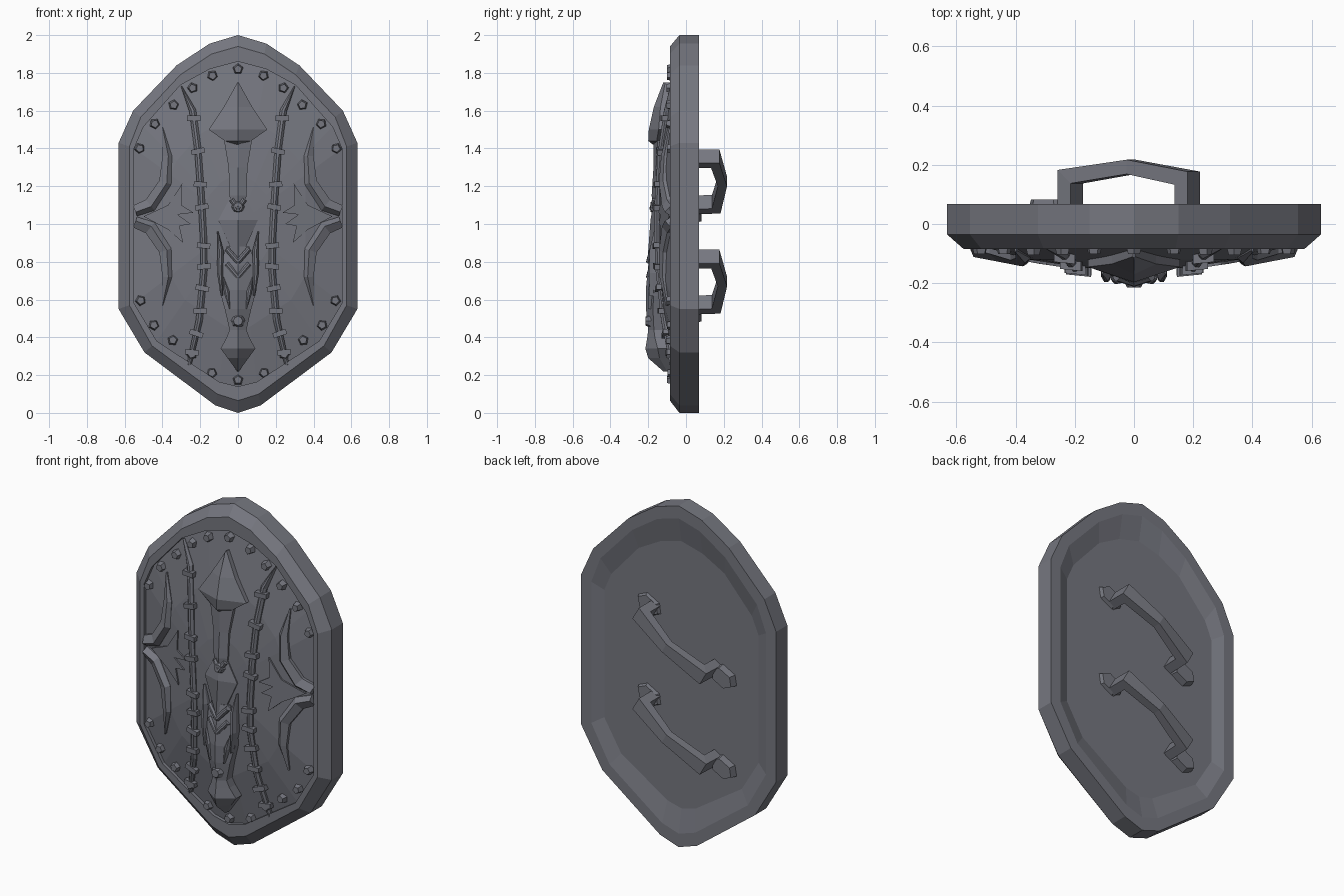
import bpy, bmesh, math
from mathutils import Vector, Matrix

if "Cube" in bpy.data.objects:
    bpy.data.objects.remove(bpy.data.objects["Cube"])

iron = bpy.data.materials.new("dark iron")
iron.diffuse_color = (0.18, 0.185, 0.215, 1)
iron.use_nodes = True
iron.node_tree.nodes["Principled BSDF"].inputs["Base Color"].default_value = iron.diffuse_color


def finish(bm, name):
    bmesh.ops.recalc_face_normals(bm, faces=bm.faces)
    me = bpy.data.meshes.new(name)
    bm.to_mesh(me)
    bm.free()
    me.materials.append(iron)
    ob = bpy.data.objects.new(name, me)
    bpy.context.collection.objects.link(ob)


def skin(bm, rings):
    """Join successive closed rings of points and cap both ends."""
    vs = [[bm.verts.new(p) for p in r] for r in rings]
    for a, b in zip(vs, vs[1:]):
        n = len(a)
        for i in range(n):
            bm.faces.new((a[i], a[(i + 1) % n], b[(i + 1) % n], b[i]))
    bm.faces.new(vs[0])
    bm.faces.new(vs[-1])


def sweep(bm, path, sizes, ref, section):
    """Sweep a section along a path; section x is across, y is along ref."""
    P = [Vector(p) for p in path]
    ref = Vector(ref).normalized()
    rings = []
    for i, p in enumerate(P):
        d0 = (p - P[max(i - 1, 0)]).normalized() if i else (P[1] - p).normalized()
        d1 = (P[i + 1] - p).normalized() if i < len(P) - 1 else d0
        t = (d0 + d1).normalized()
        side = t.cross(ref).normalized() / max(t.dot(d0), 0.5)
        w, h = sizes[i]
        rings.append([p + side * (u * w) + ref * (v * h) for u, v in section])
    skin(bm, rings)


SQUARE = [(-1, -1), (1, -1), (1, 1), (-1, 1)]
BEVEL = [(-1, -1), (1, -1), (1, 0.3), (0.35, 1), (-0.35, 1), (-1, 0.3)]
BLADE = [(-1, -1), (1, -1), (1, 0.2), (-0.25, 1), (-1, 0.2)]


# Outlines of the board (right half, top to bottom)
def full(half):
    return half + [(-x, z) for x, z in half[-2:0:-1]]


outer = full([(0, 2), (.15, 1.955), (.325, 1.84), (.555, 1.60), (.632, 1.43),
              (.632, .55), (.495, .32), (.12, .04), (0, 0)])
lip = full([(0, 1.94), (.14, 1.90), (.305, 1.79), (.515, 1.565), (.575, 1.41),
            (.575, .57), (.455, .355), (.11, .10), (0, .065)])
inner = full([(0, 1.86), (.15, 1.82), (.305, 1.735), (.50, 1.515), (.55, 1.40),
              (.55, .58), (.43, .38), (.10, .165), (0, .14)])
dome_profile = [(1, -.065), (.65, -.12), (.3, -.148), (.02, -.155)]


def ring(pts, y, s=1.0):
    return [(x * s, y, 1 + (z - 1) * s) for x, z in pts]


def dome(x, z):
    """Height of the domed panel at x, z."""
    t = 0
    for (ax, az), (bx, bz) in zip(inner, inner[1:] + inner[:1]):
        nx, nz = bz - az, ax - bx
        t = max(t, (nx * x + nz * (z - 1)) / (nx * ax + nz * (az - 1)))
    for (t1, y1), (t0, y0) in zip(dome_profile, dome_profile[1:]):
        if t >= t0:
            return y1 + (y0 - y1) * (min(t, 1) - t1) / (t0 - t1)
    return dome_profile[-1][1]


# Board: recessed back, thick bevelled rim, domed front panel
bm = bmesh.new()
skin(bm, [ring(inner, .042, .91), ring(lip, .068, .985), ring(outer, .068),
          ring(outer, -.035), ring(lip, -.085), ring(inner, -.085)]
     + [ring(inner, y, t) for t, y in dome_profile])
finish(bm, "shield_board")

# Pentagonal rivets round the panel
bm = bmesh.new()
spots = [(0, 1.82), (.135, 1.785), (.24, 1.72), (.34, 1.63), (.44, 1.53), (.52, 1.40),
         (.515, .595), (.445, .465), (.345, .385), (.245, .31), (.138, .212), (0, .175)]
for x, z in spots:
    for s in ((1, -1) if x else (1,)):
        m = Matrix.Translation((s * x, dome(x, z) - .012, z)) @ Matrix.Rotation(math.pi / 2, 4, 'X') \
            @ Matrix.Rotation(s * x * 4, 4, 'Z')
        bmesh.ops.create_cone(bm, cap_ends=True, segments=5, radius1=.03, radius2=.021,
                              depth=.035, matrix=m)
finish(bm, "rivets")

# Side cords with tapered upper tips, and their wraps
cord = [(.30, 1.73), (.24, 1.60), (.212, 1.39), (.195, 1.15), (.183, .93), (.18, .76),
        (.205, .49), (.26, .25)]
wraps = [1.56, 1.385, 1.21, 1.09, .885, .775, .66, .54, .42, .32]


def cord_x(z):
    for (xa, za), (xb, zb) in zip(cord, cord[1:]):
        if zb <= z <= za:
            return xa + (xb - xa) * (z - za) / (zb - za)


bm, bw = bmesh.new(), bmesh.new()
for s in (1, -1):
    sweep(bm, [(s * x, dome(x, z) - .004, z) for x, z in cord],
          [(.003, .012)] + [(.018, .018)] * 6 + [(.012, .016)], (0, -1, 0), BEVEL)
    for i, z in enumerate(wraps):
        x = cord_x(z)
        tilt = (cord_x(z - .03) - cord_x(z + .03)) / .06 + .12 * (-1) ** i
        y = dome(x, z) - .007
        sweep(bw, [(s * (x - .035), y - .003, z - .035 * tilt),
                   (s * (x + .035), y + .004, z + .035 * tilt)],
              [(.014, .023)] * 2, (0, -1, 0), SQUARE)
finish(bm, "side_cords")
finish(bw, "cord_wraps")

# Curved tusks, mirrored left/right and up/down
bm = bmesh.new()
tusk = [(.545, 1.07), (.465, 1.10), (.385, 1.22), (.375, 1.36), (.40, 1.51)]
for s in (1, -1):
    for k in (1, -1):
        pts = [(x, 1.04 + k * (z - 1.04)) for x, z in tusk]
        sec = [(u * s * k, v) for u, v in BLADE]
        sweep(bm, [(s * x, dome(x, z) - .005, z) for x, z in pts],
              [(.03, .04), (.035, .033), (.032, .026), (.025, .02), (.003, .01)],
              (0, -1, 0), sec)
finish(bm, "tusks")

# Flat thorn stars beside the tusks
bm = bmesh.new()
star = [(.50, 1.04), (.37, 1.10), (.295, 1.215), (.30, 1.10), (.235, 1.06),
        (.32, 1.05), (.25, 1.0), (.31, .99), (.29, .90), (.37, .97)]
for s in (1, -1):
    skin(bm, [[(s * x, dome(x, z) + d, z) for x, z in star] for d in (.012, -.009)])
finish(bm, "thorn_stars")


# Central ridged ornament: stations of (z, half width, edge y, ridge y)
def ridged(name, stations):
    bm = bmesh.new()
    skin(bm, [[(-w, -.05, z), (-w, e, z), (0, r, z), (w, e, z), (w, -.05, z)]
              for z, w, e, r in stations])
    finish(bm, name)


ridged("spearhead", [(1.75, .003, -.11, -.12), (1.62, .075, -.135, -.17),
                     (1.50, .155, -.145, -.197), (1.44, .07, -.155, -.20),
                     (1.42, .015, -.155, -.175)])
ridged("neck", [(1.45, .075, -.15, -.172), (1.30, .05, -.158, -.172),
                (1.15, .045, -.16, -.182), (1.08, .03, -.16, -.17)])
ridged("middle_diamond", [(1.16, .03, -.158, -.165), (1.02, .105, -.158, -.188),
                          (.82, .015, -.165, -.203)])
ridged("mask", [(.88, .06, -.16, -.18), (.78, .10, -.162, -.20), (.65, .098, -.17, -.213),
                (.55, .07, -.175, -.212), (.44, .045, -.17, -.20), (.40, .06, -.165, -.205),
                (.34, .092, -.15, -.215), (.29, .055, -.14, -.20), (.22, .004, -.10, -.12)])

# Horns, brow chevrons and eye slits of the mask
bm = bmesh.new()
for s in (1, -1):
    sweep(bm, [(s * .107, -.16, .96), (s * .093, -.165, .86), (s * .095, -.17, .74),
               (s * .085, -.172, .62)],
          [(.003, .01), (.016, .028), (.016, .026), (.006, .02)], (0, -1, 0), BEVEL)
    for z in (.72, .80):
        sweep(bm, [(s * .06, -.178, z + .07), (0, -.197, z)], [(.014, .014)] * 2,
              (0, -1, 0), BEVEL)
    sweep(bm, [(s * .078, -.178, .72), (s * .06, -.188, .64), (s * .045, -.19, .55)],
          [(.002, .01), (.015, .014), (.003, .01)], (0, -1, 0), BEVEL)
    sweep(bm, [(s * .035, -.165, 1.13), (0, -.18, 1.08)], [(.013, .014)] * 2,
          (0, -1, 0), BEVEL)
for z, y in ((1.09, -.175), (.487, -.2)):
    bmesh.ops.create_cone(bm, cap_ends=True, segments=8, radius1=.038, radius2=.024, depth=.028,
                          matrix=Matrix.Translation((0, y, z)) @ Matrix.Rotation(math.pi / 2, 4, 'X'))
finish(bm, "mask_details")

# Two slanted grips on the back with hexagonal foot plates
for name, dz in (("upper_grip", 0), ("lower_grip", -.53)):
    bm = bmesh.new()
    sweep(bm, [(.18, .03, 1.345 + dz), (.18, .155, 1.345 + dz), (-.01, .193, 1.225 + dz),
               (-.215, .16, 1.105 + dz), (-.215, .03, 1.10 + dz)],
          [(.026, .042), (.026, .042), (.024, .03), (.026, .042), (.026, .042)],
          (-.5, 0, .86), SQUARE)
    for x, z, top in ((.205, 1.36, .062), (-.285, 1.07, .082)):
        hexa = [(.085, 0), (.045, .05), (-.045, .05), (-.085, 0), (-.045, -.05), (.045, -.05)]
        c, n = math.cos(.5), math.sin(.5)
        skin(bm, [[(x + (u * c - v * n) * k, y, z + dz + (u * n + v * c) * k) for u, v in hexa]
                  for y, k in ((.035, 1), (top, .85))])
    finish(bm, name)
